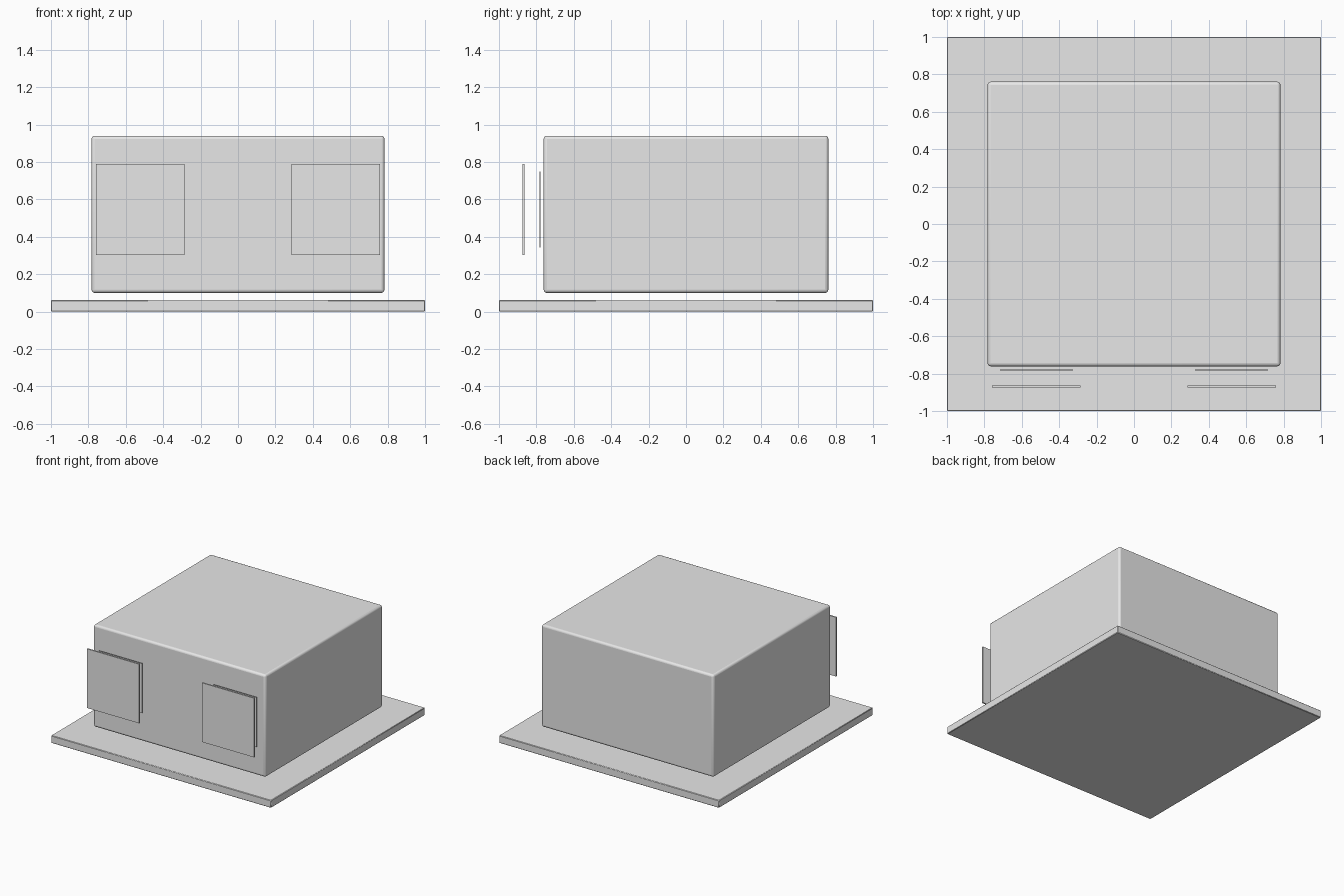
import bpy

if "Cube" in bpy.data.objects:
    bpy.data.objects.remove(bpy.data.objects["Cube"])

# Single grey material
grey = bpy.data.materials.new("light_grey")
grey.diffuse_color = (0.8, 0.8, 0.8, 1.0)
grey.use_nodes = True
grey.node_tree.nodes["Principled BSDF"].inputs["Base Color"].default_value = grey.diffuse_color


def box(name, lo, hi, bevel=0.0, segments=2):
    """Box between two corners, with optional rounded edges."""
    bpy.ops.mesh.primitive_cube_add(
        size=1, location=[(a + b) / 2 for a, b in zip(lo, hi)])
    ob = bpy.context.object
    ob.name = name
    ob.scale = [b - a for a, b in zip(lo, hi)]
    bpy.ops.object.transform_apply(location=False, rotation=False, scale=True)
    ob.data.materials.append(grey)
    if bevel:
        mod = ob.modifiers.new("rounded_edges", 'BEVEL')
        mod.width = bevel
        mod.segments = segments
        bpy.ops.object.shade_smooth_by_angle()
    return ob


# Ground slab and main body floating just above it
box("base_slab", (-1, -1, 0), (1, 1, 0.062), bevel=0.004, segments=1)
box("main_body", (-0.783, -0.761, 0.1), (0.783, 0.761, 0.94), bevel=0.017, segments=3)

# Paired front panels: thin inner pane and larger outer plate
for side, s in (("left", -1), ("right", 1)):
    for part, x0, x1, y0, y1, z0, z1 in (
            ("inner_pane", 0.325, 0.717, -0.783, -0.777, 0.344, 0.75),
            ("outer_plate", 0.285, 0.76, -0.875, -0.864, 0.304, 0.79)):
        xs = sorted((s * x0, s * x1))
        box(f"{side}_{part}", (xs[0], y0, z0), (xs[1], y1, z1))
